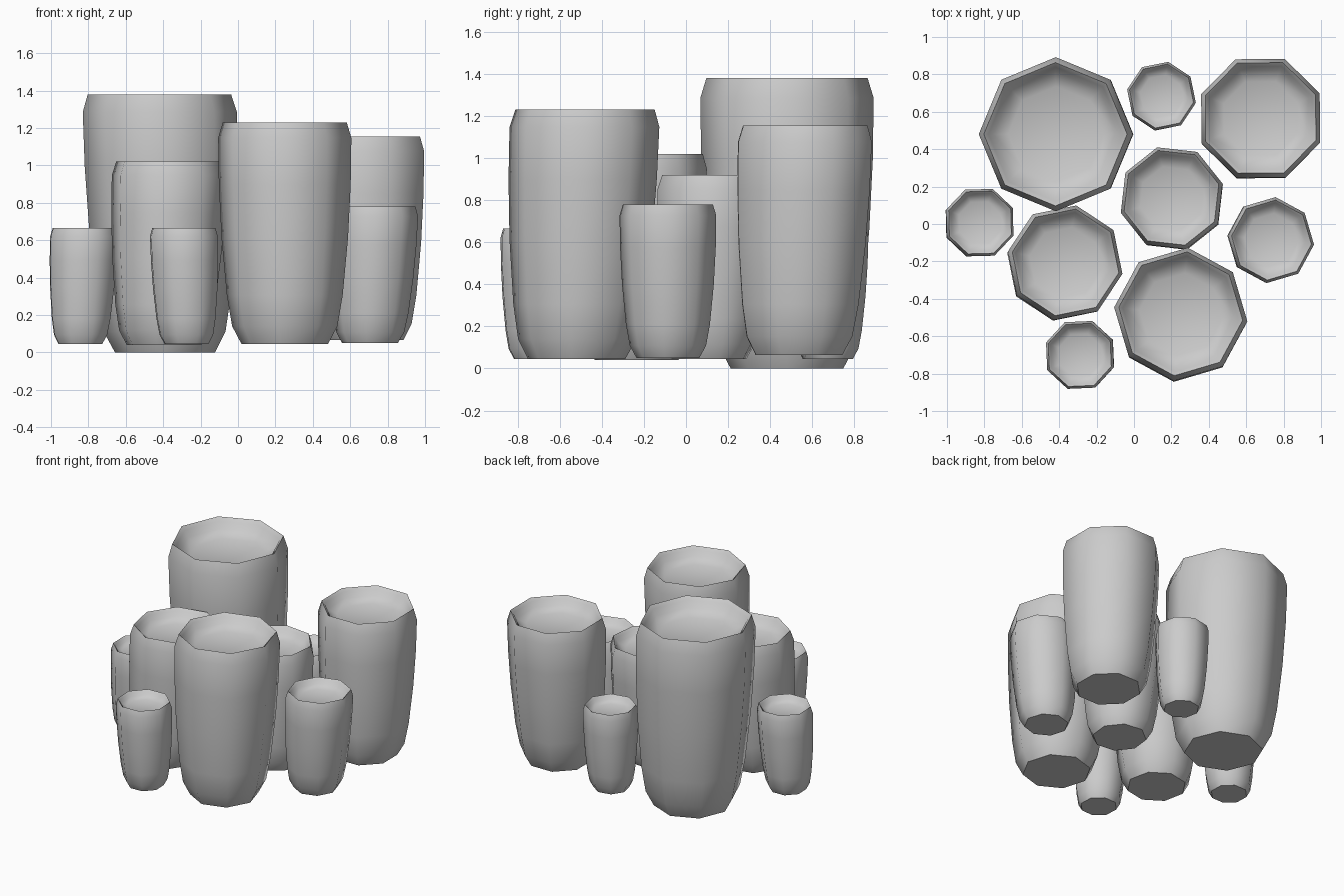
import bpy
import bmesh
from math import sin, cos, radians

if "Cube" in bpy.data.objects:
    bpy.data.objects.remove(bpy.data.objects["Cube"])

SIDES = 8


def tube(name, x, y, r, z0, z1, angle, lean):
    """Tapered eight-sided cup with a rounded foot, bevelled rim and shallow dish."""
    h = z1 - z0
    # (radius factor, height) from foot to lip to dish floor
    profile = [
        (0.65, z0), (0.79, z0 + 0.08 * h), (0.87, z0 + 0.22 * h),
        (0.95, z0 + 0.48 * h), (0.99, z0 + 0.72 * h), (1.0, z1 - 0.23 * r),
        (0.93, z1), (0.87, z1 - 0.06 * r), (0.81, z1 - 0.17 * r),
        (0.62, z1 - 0.26 * r),
    ]
    bm = bmesh.new()
    rings = []
    for f, z in profile:
        k = 1 - (z - z0) / h          # the foot shifts by the full lean
        cx, cy = x + lean[0] * k, y + lean[1] * k
        rings.append([
            bm.verts.new((cx + f * r * cos(radians(angle + 360 / SIDES * i)),
                          cy + f * r * sin(radians(angle + 360 / SIDES * i)), z))
            for i in range(SIDES)])
    for lo, hi in zip(rings, rings[1:]):
        for i in range(SIDES):
            j = (i + 1) % SIDES
            bm.faces.new((lo[i], lo[j], hi[j], hi[i]))
    bm.faces.new(rings[0][::-1])      # foot
    bm.faces.new(rings[-1])           # dish floor
    mesh = bpy.data.meshes.new(name)
    bm.to_mesh(mesh)
    bm.free()
    obj = bpy.data.objects.new(name, mesh)
    bpy.context.collection.objects.link(obj)
    bpy.ops.object.select_all(action='DESELECT')
    obj.select_set(True)
    bpy.context.view_layer.objects.active = obj
    bpy.ops.object.shade_smooth_by_angle(angle=radians(50))


# name, x, y, radius, bottom, top, rotation, lean of the foot
TUBES = [
    ("tube_tall_back_left", -0.42, 0.48, 0.412, 0.0, 1.38, 90, (0.03, 0)),
    ("tube_tall_front", 0.25, -0.48, 0.358, 0.045, 1.23, 84, (0, -0.04)),
    ("tube_tall_back_right", 0.677, 0.567, 0.343, 0.065, 1.155, 68, (0, -0.03)),
    ("tube_medium_left", -0.366, -0.205, 0.312, 0.04, 1.02, 79, (-0.03, -0.03)),
    ("tube_medium_centre", 0.20, 0.14, 0.283, 0.045, 0.92, 61, (0.02, -0.03)),
    ("tube_short_right", 0.735, -0.086, 0.231, 0.05, 0.78, 84, (-0.03, 0)),
    ("tube_small_left", -0.823, 0.008, 0.193, 0.045, 0.665, 69, (-0.02, -0.01)),
    ("tube_small_front", -0.29, -0.70, 0.193, 0.045, 0.665, 70, (0.015, 0)),
    ("tube_small_back", 0.147, 0.684, 0.187, 0.045, 0.665, 79, (0, -0.01)),
]
for t in TUBES:
    tube(*t)
